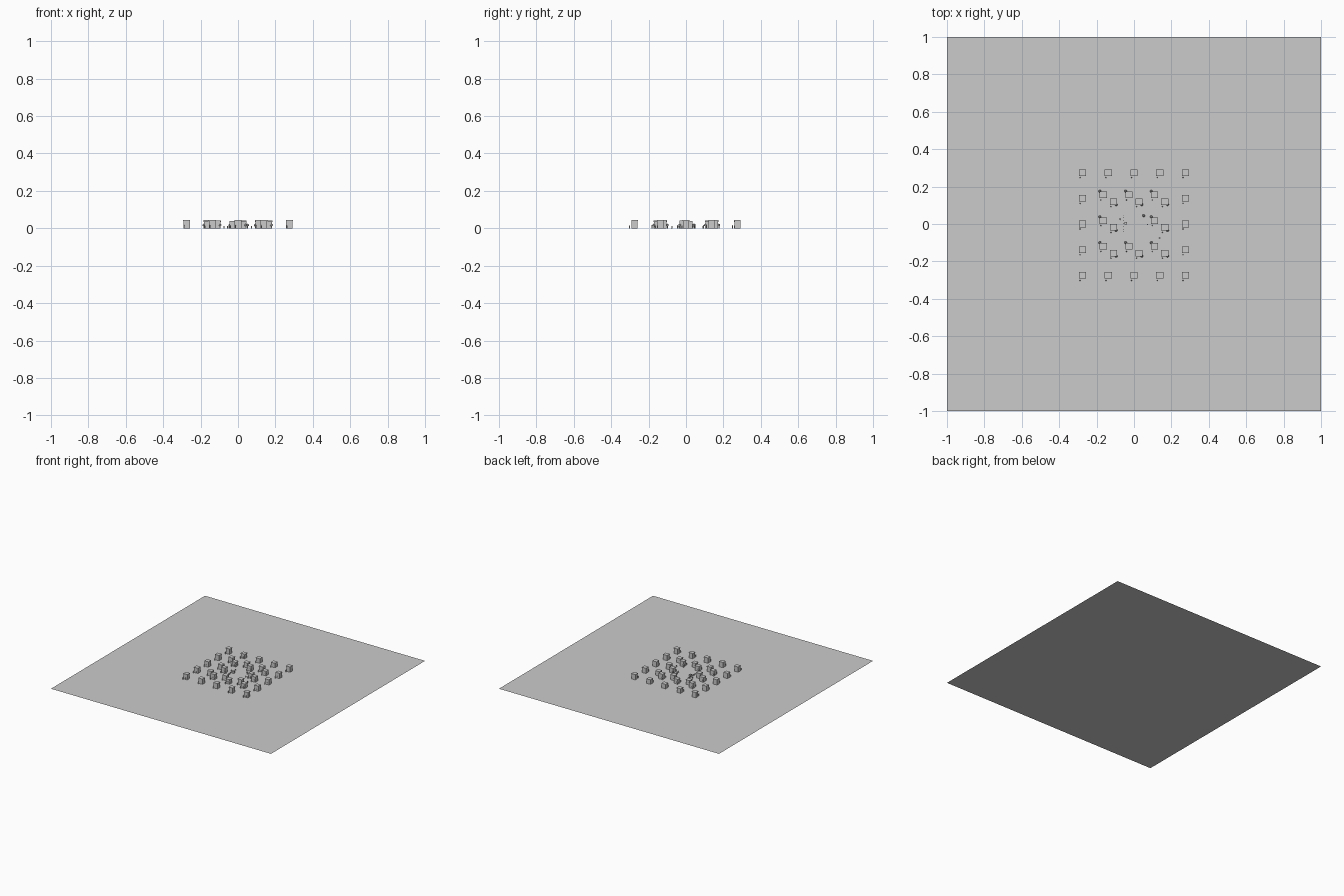
import bpy, bmesh, random
from mathutils import Matrix, Vector

if "Cube" in bpy.data.objects:
    bpy.data.objects.remove(bpy.data.objects["Cube"])

random.seed(4)
STEP = 0.1375          # spacing of the town blocks


def finish(bm, name):
    mesh = bpy.data.meshes.new(name)
    bm.to_mesh(mesh)
    bm.free()
    ob = bpy.data.objects.new(name, mesh)
    bpy.context.collection.objects.link(ob)
    return ob


def add_box(bm, x, y, z, sx, sy, sz):
    """Box standing on height z."""
    m = Matrix.Translation((x, y, z + sz / 2)) @ Matrix.Diagonal((sx, sy, sz, 1))
    bmesh.ops.create_cube(bm, size=1, matrix=m)


def add_cyl(bm, x, y, z, r1, r2, h, n=6):
    bmesh.ops.create_cone(bm, cap_ends=True, segments=n, radius1=r1, radius2=r2,
                          depth=h, matrix=Matrix.Translation((x, y, z + h / 2)))


def add_ball(bm, x, y, z, r):
    bmesh.ops.create_icosphere(bm, subdivisions=1, radius=r,
                               matrix=Matrix.Translation((x, y, z)))


def add_sheet(bm, x, y, z, sx, sy):
    vs = [bm.verts.new((x + i * sx / 2, y + j * sy / 2, z))
          for i, j in ((-1, -1), (1, -1), (1, 1), (-1, 1))]
    bm.faces.new(vs)


# ground sheet
bm = bmesh.new()
add_sheet(bm, 0, 0, 0, 2, 2)
finish(bm, "ground")

# street grid, four streets each way
bm = bmesh.new()
for k in (-1.5, -0.5, 0.5, 1.5):
    add_sheet(bm, 0, k * STEP, 0.0004, 1.5, 0.035)
    add_sheet(bm, k * STEP, 0, 0.0006, 0.035, 1.5)
finish(bm, "streets")

# houses: walls with a thin roof slab, door and a post in front
walls, roofs, doors, posts = (bmesh.new() for _ in range(4))
trees, trunks = bmesh.new(), bmesh.new()


def house(x, y, h):
    add_box(walls, x, y, 0, 0.035, 0.032, h - 0.005)
    add_box(roofs, x, y, h - 0.005, 0.038, 0.035, 0.005)
    add_box(doors, x, y - 0.0165, 0, 0.008, 0.002, 0.015)
    add_cyl(posts, x - 0.013, y - 0.027, 0, 0.003, 0.003, 0.012)
    add_ball(posts, x - 0.013, y - 0.027, 0.014, 0.003)


def tree(x, y):
    add_cyl(trunks, x, y, 0, 0.003, 0.003, 0.014)
    add_ball(trees, x, y, 0.017, 0.008)


for i in range(-2, 3):
    for j in range(-2, 3):
        x, y = i * STEP, j * STEP
        if max(abs(i), abs(j)) == 2:            # outer ring
            house(x, y, 0.038 if j == 2 and i not in (-2, 2) else 0.044)
        elif i or j:                            # paired houses with trees
            house(x - 0.027, y + 0.018, random.choice((0.040, 0.045)))
            house(x + 0.027, y - 0.018, random.choice((0.038, 0.043)))
            tree(x - 0.045, y + 0.038)
            tree(x + 0.042, y - 0.034)

# central square: fence row, small kiosk and trees
bm = bmesh.new()
for k in range(7):
    add_cyl(bm, -0.056, -0.042 + k * 0.015, 0, 0.002, 0.002, 0.012)
add_box(bm, -0.056, 0.003, 0.009, 0.002, 0.092, 0.002)
finish(bm, "square_fence")
bm = bmesh.new()
add_box(bm, -0.044, 0.005, 0, 0.014, 0.014, 0.018)
finish(bm, "kiosk")
tree(0.052, 0.045)
for x, y in ((-0.075, 0.025), (0.072, -0.002), (0.138, -0.075)):
    add_cyl(posts, x, y, 0, 0.004, 0.003, 0.013)

for b, name in ((walls, "house_walls"), (roofs, "house_roofs"), (doors, "house_doors"),
                (posts, "posts"), (trees, "tree_crowns"), (trunks, "tree_trunks")):
    finish(b, name)
